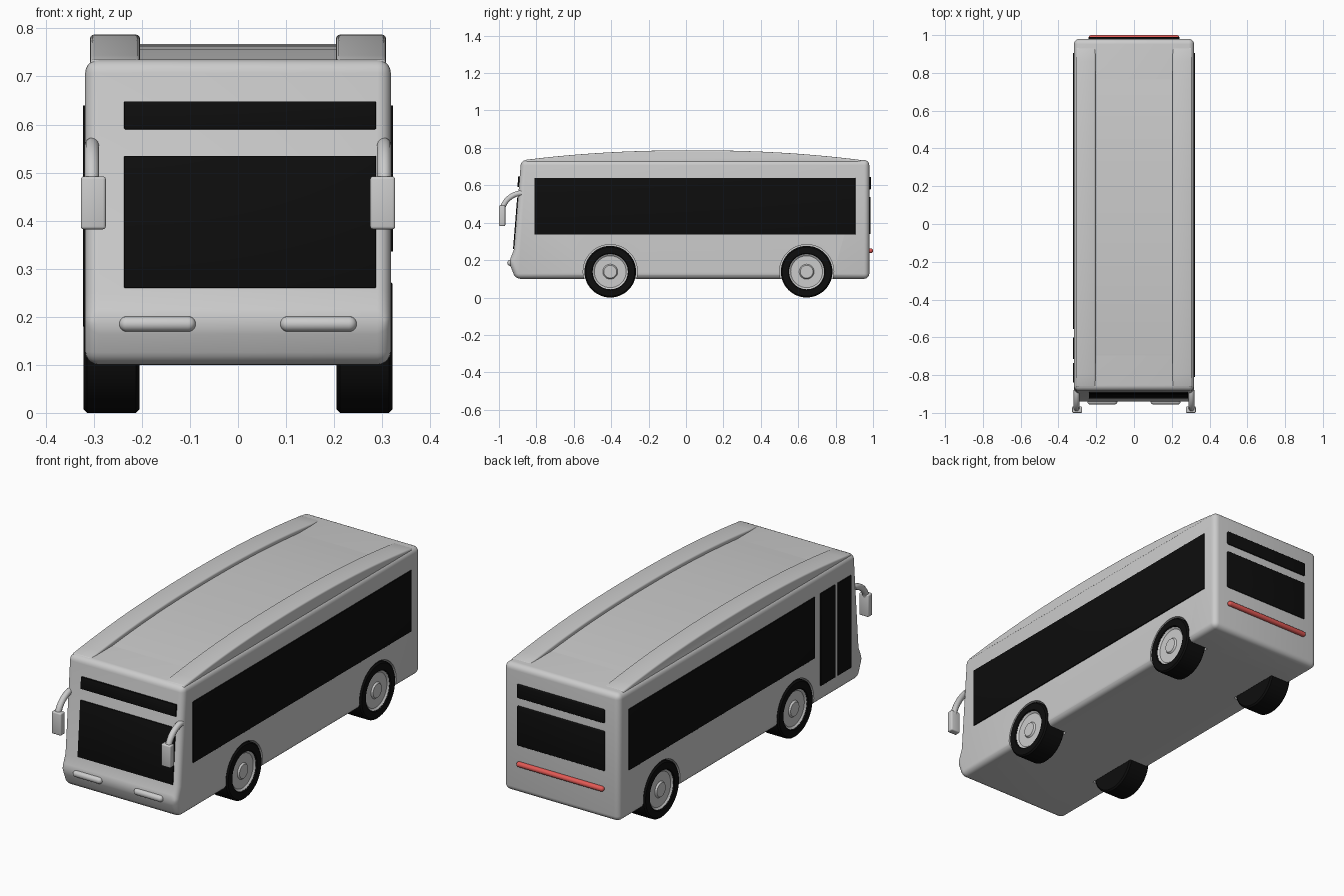
import bpy, bmesh, math
from mathutils import Vector

if "Cube" in bpy.data.objects:
    bpy.data.objects.remove(bpy.data.objects["Cube"])


def material(name, color):
    m = bpy.data.materials.new(name)
    m.diffuse_color = color
    m.use_nodes = True
    m.node_tree.nodes["Principled BSDF"].inputs["Base Color"].default_value = m.diffuse_color
    return m


BLACK = material("black", (0.004, 0.004, 0.004, 1))
RED = material("red", (0.75, 0.1, 0.09, 1))


def smooth(ob):
    bpy.ops.object.select_all(action='DESELECT')
    ob.select_set(True)
    bpy.context.view_layer.objects.active = ob
    bpy.ops.object.shade_smooth_by_angle(angle=math.radians(32))


def finish(name, bm, mat=None):
    bmesh.ops.recalc_face_normals(bm, faces=bm.faces)
    me = bpy.data.meshes.new(name)
    bm.to_mesh(me)
    bm.free()
    ob = bpy.data.objects.new(name, me)
    bpy.context.collection.objects.link(ob)
    if mat:
        me.materials.append(mat)
    smooth(ob)
    return ob


def prism(name, yz, x0, x1, bevel=0, seg=3, mat=None):
    """Side profile in y,z extruded across x, sharp edges rounded."""
    bm = bmesh.new()
    face = bm.faces.new([bm.verts.new((x0, y, z)) for y, z in yz])
    ext = bmesh.ops.extrude_face_region(bm, geom=[face])
    bmesh.ops.translate(bm, vec=(x1 - x0, 0, 0),
                        verts=[g for g in ext["geom"] if isinstance(g, bmesh.types.BMVert)])
    bmesh.ops.recalc_face_normals(bm, faces=bm.faces)
    if bevel:
        edges = [e for e in bm.edges if e.calc_face_angle(0) > 0.4]
        bmesh.ops.bevel(bm, geom=edges, offset=bevel, segments=seg,
                        profile=0.5, affect='EDGES', clamp_overlap=True)
    return finish(name, bm, mat)


def box(name, x0, x1, y0, y1, z0, z1, bevel=0, mat=None):
    return prism(name, [(y0, z0), (y1, z0), (y1, z1), (y0, z1)], x0, x1, bevel, 3, mat)


def lathe(name, xr, y, z, side=1, steps=48, mat=None):
    """Profile of (x, radius) turned around an axis along x."""
    bm = bmesh.new()
    vs = [bm.verts.new((side * x, 0, r)) for x, r in xr]
    es = [bm.edges.new(p) for p in zip(vs, vs[1:])]
    bmesh.ops.spin(bm, geom=vs + es, cent=(0, 0, 0), axis=(1, 0, 0),
                   angle=math.tau, steps=steps, use_duplicate=False)
    bmesh.ops.remove_doubles(bm, verts=bm.verts, dist=1e-5)
    bmesh.ops.translate(bm, vec=(0, y, z), verts=bm.verts)
    return finish(name, bm, mat)


def capsule(name, x0, x1, y, z, r, mat=None):
    q = [math.pi / 2 * i / 6 for i in range(7)]
    prof = [(x0 + r - r * math.cos(a), r * math.sin(a)) for a in q]
    prof += [(x1 - r + r * math.cos(a), r * math.sin(a)) for a in reversed(q)]
    return lathe(name, prof, y, z, steps=16, mat=mat)


# Body shell with sloped front and bumper bulge
body = prism("body", [(-0.912, 0.10), (-0.947, 0.19), (-0.92, 0.255),
                      (-0.882, 0.735), (0.98, 0.735), (0.98, 0.10)],
             -0.318, 0.318, 0.028, 5)

# Roof: arched centre panel and two raised side rails
def roof_arc(peak, n=24):
    pts = []
    for i in range(n + 1):
        t = -1 + 2 * i / n
        pts.append((0.035 + 0.9 * t, peak - 0.052 * abs(t) ** 2.2))
    return [(pts[0][0], 0.69)] + pts + [(pts[-1][0], 0.69)]


prism("roof_panel", roof_arc(0.768), -0.21, 0.21)
for s, n in ((-1, "left"), (1, "right")):
    prism(n + "_roof_rail", roof_arc(0.787), s * 0.204, s * 0.308, 0.008)

# Wheels in wells cut out of the body
WHEEL_Z = 0.138
tyre = [(0.205, 0), (0.205, 0.13), (0.212, 0.138), (0.314, 0.138), (0.321, 0.131),
        (0.321, 0.098), (0.316, 0.094), (0.300, 0.094), (0.300, 0)]
hub = [(0.300, 0.096), (0.316, 0.095), (0.308, 0.085), (0.308, 0.04),
       (0.316, 0.034), (0.316, 0)]
for wy, end in ((-0.405, "front"), (0.645, "rear")):
    for s, n in ((-1, "left"), (1, "right")):
        cutter = lathe("well_cutter", [(0.2, 0), (0.2, 0.145), (0.4, 0.145), (0.4, 0)],
                       wy, WHEEL_Z, s)
        cutter.hide_render = True
        mod = body.modifiers.new("well", 'BOOLEAN')
        mod.operation, mod.solver, mod.object = 'DIFFERENCE', 'EXACT', cutter
        bpy.context.view_layer.objects.active = body
        bpy.ops.object.modifier_apply(modifier=mod.name)
        bpy.data.objects.remove(cutter)
        lathe(f"{end}_{n}_tyre", tyre, wy, WHEEL_Z, s, mat=BLACK)
        lathe(f"{end}_{n}_hub", hub, wy, WHEEL_Z, s)
smooth(body)

# Side windows, and the two door panes on the left
box("right_window", 0.30, 0.323, -0.81, 0.905, 0.336, 0.64, 0.002, BLACK)
box("left_window", -0.323, -0.30, -0.555, 0.905, 0.336, 0.64, 0.002, BLACK)
for i, (a, b) in enumerate(((-0.715, -0.60), (-0.84, -0.735))):
    box(f"door_pane_{i + 1}", -0.323, -0.30, a, b, 0.18, 0.64, 0.002, BLACK)


# Windscreen and front display panel follow the sloped front
def front_panel(name, z0, z1, out):
    def y(z):
        return -0.92 + (z - 0.255) * 0.038 / 0.48
    prism(name, [(y(z0) - out, z0), (y(z1) - out, z1), (y(z1) + 0.02, z1), (y(z0) + 0.02, z0)],
          -0.237, 0.287, 0.002, 2, BLACK)


front_panel("windscreen", 0.26, 0.535, 0.005)
front_panel("front_display", 0.59, 0.648, 0.008)

# Rear windows and light bar
box("rear_window", -0.24, 0.24, 0.96, 0.987, 0.34, 0.537, 0.004, BLACK)
box("rear_upper_window", -0.24, 0.24, 0.96, 0.989, 0.578, 0.645, 0.004, BLACK)
capsule("rear_light", -0.24, 0.24, 0.987, 0.25, 0.013, RED)

# Headlights and wing mirrors on curved arms
for s, n in ((-1, "left"), (1, "right")):
    a, b = sorted((s * 0.088, s * 0.247))
    capsule(n + "_headlight", a, b, -0.940, 0.185, 0.016)
    a, b = sorted((s * 0.275, s * 0.327))
    box(n + "_mirror", a, b, -1.0, -0.966, 0.382, 0.492, 0.006)

    cu = bpy.data.curves.new(n + "_mirror_arm", 'CURVE')
    cu.dimensions = '3D'
    cu.bevel_depth, cu.bevel_resolution, cu.use_fill_caps = 0.015, 3, True
    sp = cu.splines.new('BEZIER')
    sp.bezier_points.add(1)
    ends = (((-0.88, 0.558), (-0.04, 0)), ((-0.982, 0.46), (0, -0.06)))
    for p, ((y, z), (dy, dz)) in zip(sp.bezier_points, ends):
        p.co = Vector((s * 0.304, y, z))
        p.handle_left_type = p.handle_right_type = 'FREE'
        p.handle_left = p.co - Vector((0, dy, dz))
        p.handle_right = p.co + Vector((0, dy, dz))
    arm = bpy.data.objects.new(n + "_mirror_arm", cu)
    bpy.context.collection.objects.link(arm)
